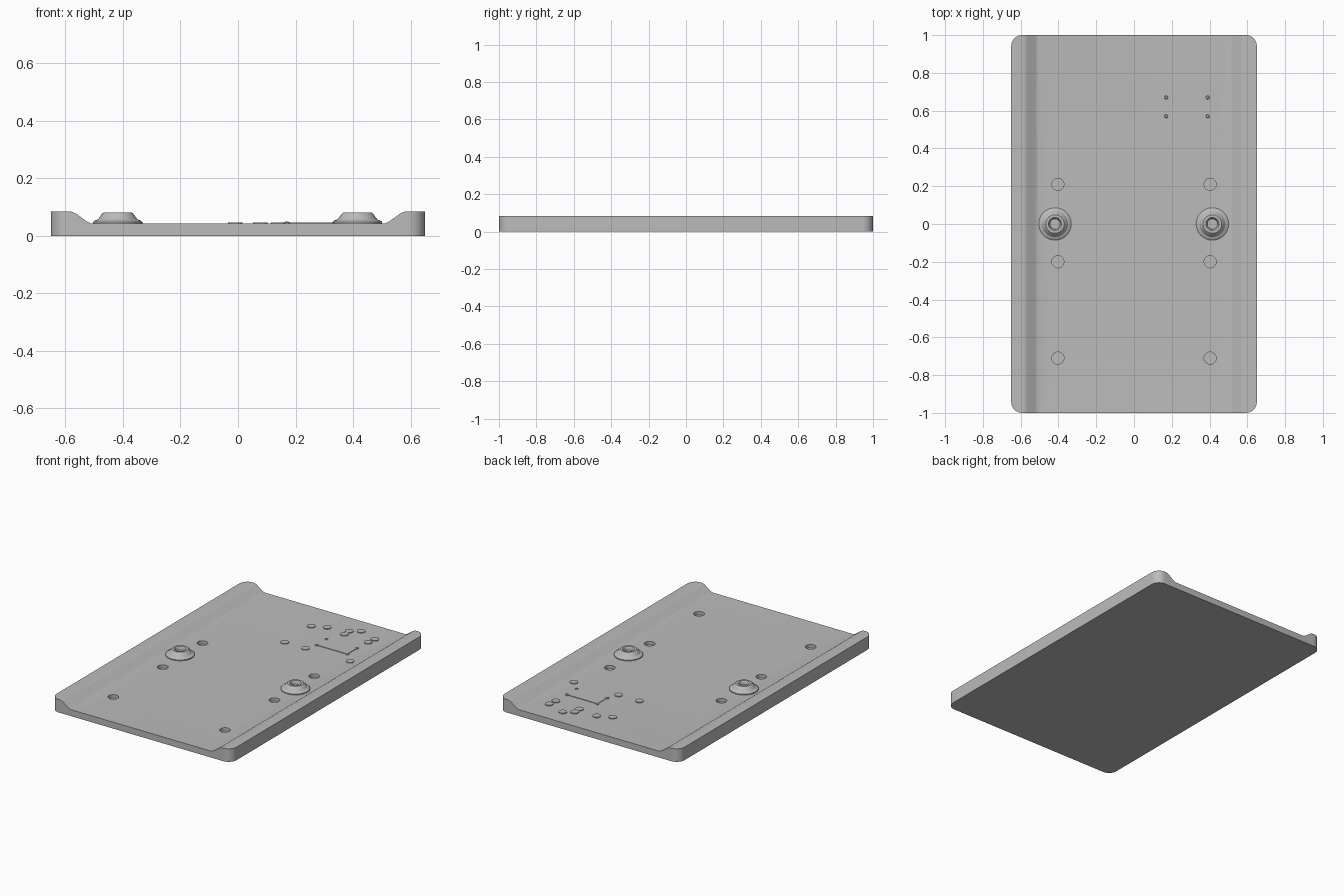
import bpy, bmesh, math

if "Cube" in bpy.data.objects:
    bpy.data.objects.remove(bpy.data.objects["Cube"])

FLOOR = 0.042
grey = bpy.data.materials.new("plain_grey")
grey.diffuse_color = (0.5, 0.5, 0.5, 1)
grey.use_nodes = True
grey.node_tree.nodes["Principled BSDF"].inputs["Base Color"].default_value = grey.diffuse_color


def finish(name, bm, smooth=True):
    bmesh.ops.recalc_face_normals(bm, faces=bm.faces[:])
    me = bpy.data.meshes.new(name)
    bm.to_mesh(me)
    bm.free()
    me.materials.append(grey)
    ob = bpy.data.objects.new(name, me)
    bpy.context.collection.objects.link(ob)
    bpy.ops.object.select_all(action='DESELECT')
    ob.select_set(True)
    bpy.context.view_layer.objects.active = ob
    if smooth:
        bpy.ops.object.shade_smooth_by_angle(angle=math.radians(30))
    return ob


def lathe(name, profile, x, y, n=32):
    """Closed turned solid from (radius, z) points; end points get capped."""
    bm = bmesh.new()
    rings = [[bm.verts.new((x + r * math.cos(2 * math.pi * i / n),
                            y + r * math.sin(2 * math.pi * i / n), z))
              for i in range(n)] for r, z in profile]
    for a, b in zip(rings, rings[1:]):
        for i in range(n):
            j = (i + 1) % n
            bm.faces.new((a[i], a[j], b[j], b[i]))
    bm.faces.new(rings[0])
    bm.faces.new(rings[-1])
    return finish(name, bm)


# Base tray: cross-section with raised side rails, extruded along y
half = [(0.65, 0), (0.65, 0.085), (0.585, 0.085), (0.575, 0.083), (0.563, 0.077),
        (0.524, 0.049), (0.514, 0.044), (0.505, FLOOR)]
profile = half + [(-x, z) for x, z in reversed(half)]
bm = bmesh.new()
front = bm.faces.new([bm.verts.new((x, -1, z)) for x, z in profile])
ext = bmesh.ops.extrude_face_region(bm, geom=[front])
for v in ext["geom"]:
    if isinstance(v, bmesh.types.BMVert):
        v.co.y = 1
bmesh.ops.recalc_face_normals(bm, faces=bm.faces[:])
# rounded outer corners
corners = [e for e in bm.edges
           if all(abs(abs(v.co.x) - 0.65) < 1e-4 for v in e.verts)
           and abs(e.verts[0].co.z - e.verts[1].co.z) > 0.05]
bmesh.ops.bevel(bm, geom=corners, offset=0.057, segments=8, profile=0.5,
                affect='EDGES')
tray = finish("tray", bm, smooth=False)

# Blind round holes
for sx in (-1, 1):
    for y in (0.21, -0.20, -0.71):
        cutter = lathe("hole_cutter", [(0.032, 0.02), (0.032, 0.1)], sx * 0.403, y)
        cutter.hide_render = True
        mod = tray.modifiers.new("hole", 'BOOLEAN')
        mod.operation = 'DIFFERENCE'
        mod.solver = 'EXACT'
        mod.object = cutter
        bpy.ops.object.select_all(action='DESELECT')
        tray.select_set(True)
        bpy.context.view_layer.objects.active = tray
        bpy.ops.object.modifier_apply(modifier=mod.name)
        bpy.data.objects.remove(cutter)
bpy.ops.object.shade_smooth_by_angle(angle=math.radians(30))

# Stepped bosses with a sunken centre
boss = [(0.086, FLOOR - 0.004), (0.086, 0.048), (0.080, 0.053), (0.069, 0.057),
        (0.062, 0.066), (0.054, 0.077), (0.049, 0.081), (0.035, 0.081),
        (0.031, 0.077), (0.027, 0.060)]
for x, side in ((-0.418, "left"), (0.415, "right")):
    lathe("boss_" + side, boss, x, 0)

# Low round pads
pads = [(-0.010, 0.77), (0.077, 0.81), (0.215, 0.79), (0.215, 0.84), (0.273, 0.88),
        (0.403, 0.835), (0.394, 0.778), (-0.010, 0.495), (0.139, 0.497), (0.459, 0.50)]
for x, y in pads:
    lathe("pad", [(0.025, FLOOR - 0.004), (0.025, 0.047)], x, y, 24)

# Thin rectangular plate with a pin at each corner
bm = bmesh.new()
bmesh.ops.create_cube(bm, size=1)
for v in bm.verts:
    v.co = (0.28 + v.co.x * 0.22, 0.62 + v.co.y * 0.10, 0.042 + v.co.z * 0.007)
finish("thin_plate", bm, smooth=False)
for x in (0.17, 0.39):
    for y in (0.57, 0.67):
        lathe("corner_pin", [(0.010, FLOOR - 0.004), (0.010, 0.046), (0.006, 0.049)],
              x, y, 16)
